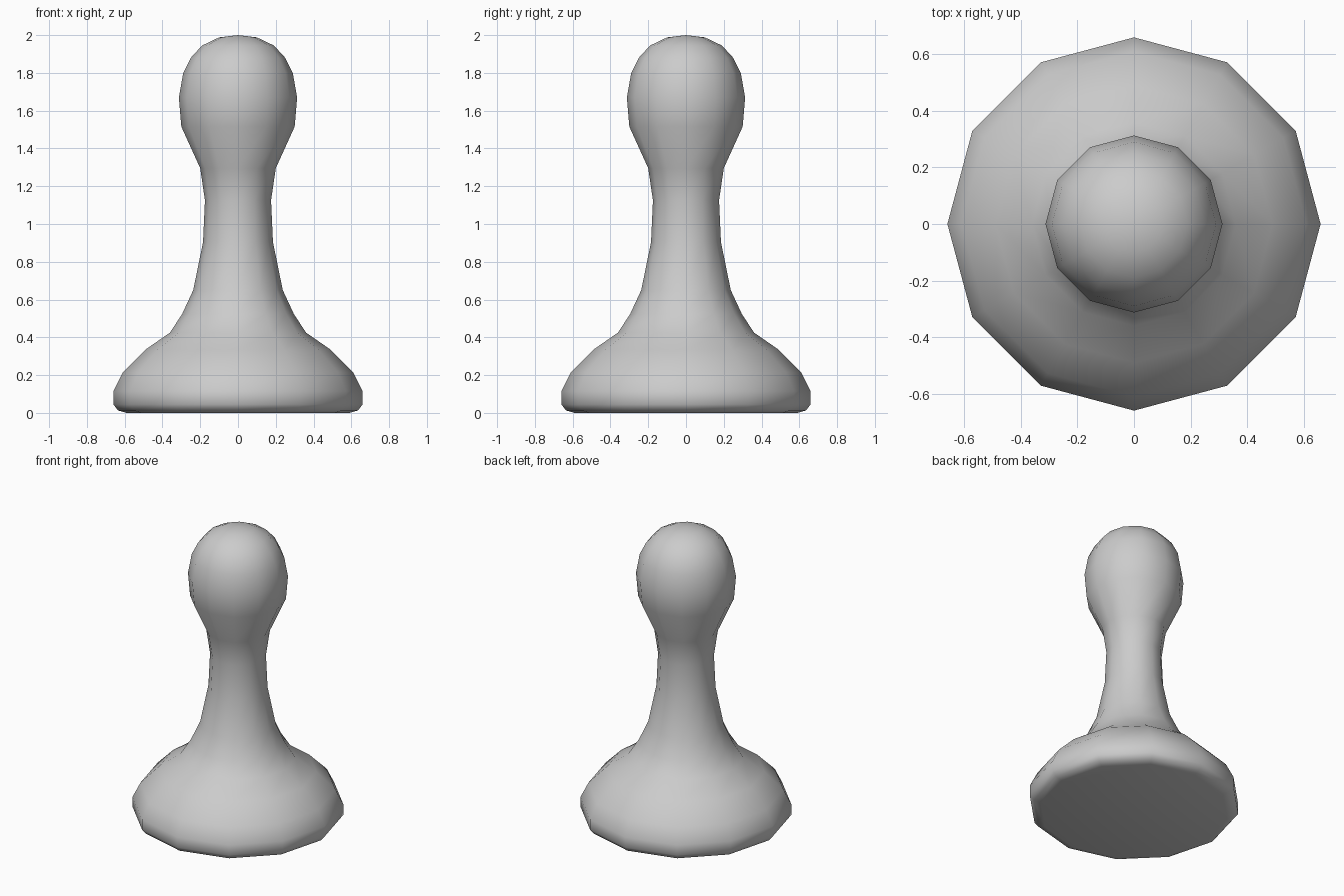
import bpy, bmesh
from math import radians
from mathutils import Vector

if "Cube" in bpy.data.objects:
    bpy.data.objects.remove(bpy.data.objects["Cube"])

# Half profile of the pawn as (radius, height), bottom to top
profile = [
    (0, 0), (0.59, 0.0), (0.635, 0.013), (0.66, 0.045), (0.66, 0.115),
    (0.61, 0.215), (0.49, 0.335), (0.36, 0.425), (0.295, 0.525),
    (0.237, 0.65), (0.185, 0.905), (0.175, 1.125), (0.2, 1.295),
    (0.3, 1.515), (0.313, 1.67), (0.29, 1.80), (0.25, 1.88),
    (0.19, 1.945), (0.1, 1.988), (0, 2.0),
]

# Spin the profile into a 12-sided solid
bm = bmesh.new()
verts = [bm.verts.new((r, 0, z)) for r, z in profile]
edges = [bm.edges.new(pair) for pair in zip(verts, verts[1:])]
bmesh.ops.spin(bm, geom=verts + edges, cent=(0, 0, 0), axis=(0, 0, 1),
               angle=radians(360), steps=12)
bmesh.ops.remove_doubles(bm, verts=bm.verts, dist=0.0005)
bmesh.ops.recalc_face_normals(bm, faces=bm.faces)

# Smooth-shaded pawn object
for f in bm.faces:
    f.smooth = True
mesh = bpy.data.meshes.new("pawn")
bm.to_mesh(mesh)
bm.free()
pawn = bpy.data.objects.new("pawn", mesh)
bpy.context.collection.objects.link(pawn)
